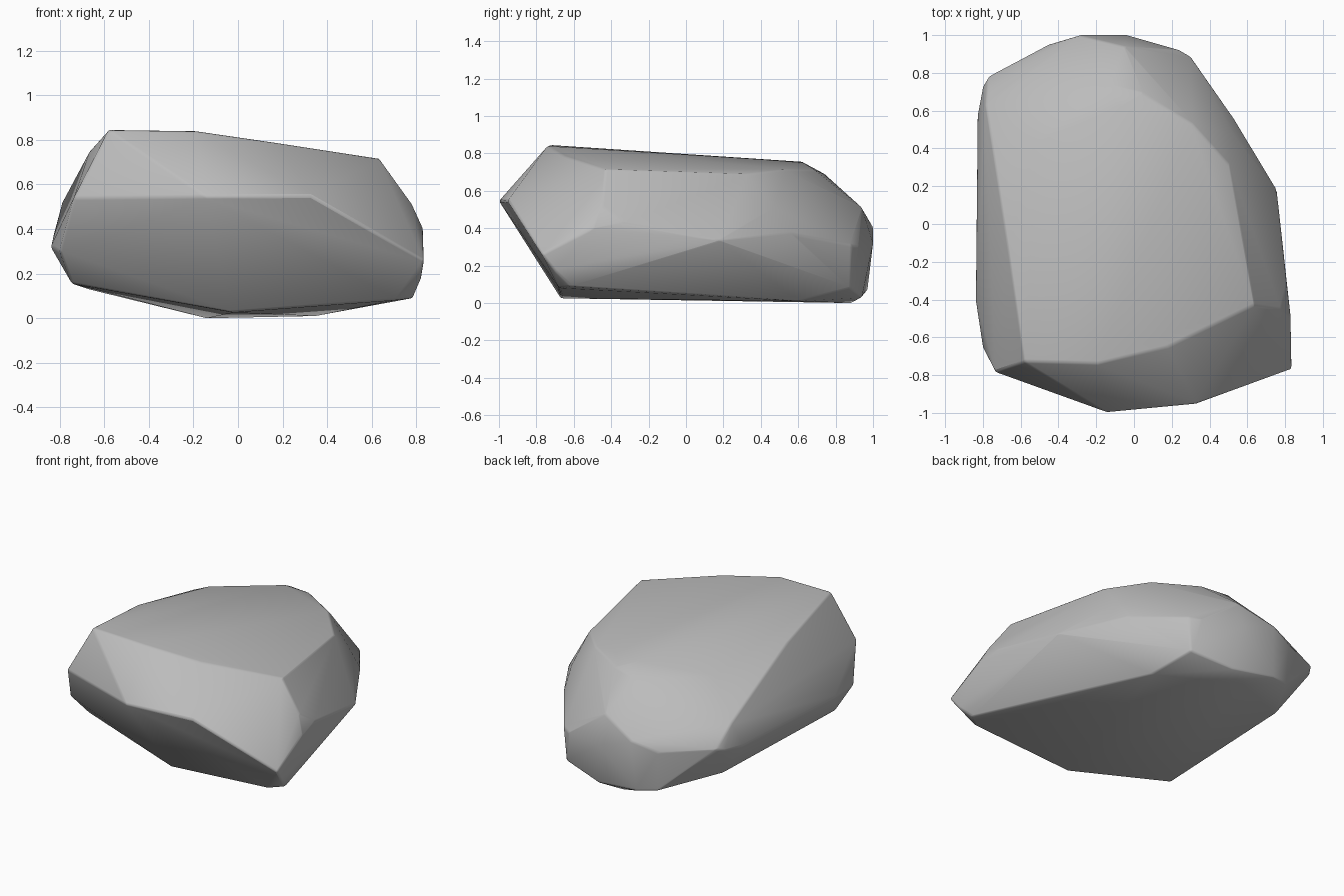
import bpy
import bmesh
import math

# Remove the default cube only
default_cube = bpy.data.objects.get("Cube")
if default_cube:
    bpy.data.objects.remove(default_cube, do_unlink=True)


def make_material(name, color):
    material = bpy.data.materials.new(name)
    material.use_nodes = True
    material.diffuse_color = color
    material.node_tree.nodes["Principled BSDF"].inputs["Base Color"].default_value = color
    return material


def make_boulder(name, corner_bands, material, smooth_angle):
    """Wrap a faceted stone skin around the corners of all bands."""
    bm = bmesh.new()
    for band in corner_bands:
        for corner in band:
            bm.verts.new(corner)
    hull = bmesh.ops.convex_hull(bm, input=bm.verts[:], use_existing_faces=False)
    unused = {v for v in hull["geom_interior"] + hull["geom_unused"]
              if isinstance(v, bmesh.types.BMVert)}
    bmesh.ops.delete(bm, geom=list(unused), context="VERTS")
    bmesh.ops.recalc_face_normals(bm, faces=bm.faces[:])

    mesh = bpy.data.meshes.new(name)
    bm.to_mesh(mesh)
    bm.free()
    mesh.materials.append(material)
    boulder = bpy.data.objects.new(name, mesh)
    bpy.context.collection.objects.link(boulder)

    # Softly worn edges
    wear = boulder.modifiers.new("worn edges", "BEVEL")
    wear.width = .012
    wear.segments = 2
    wear.limit_method = "ANGLE"
    wear.angle_limit = math.radians(25)

    bpy.ops.object.select_all(action="DESELECT")
    boulder.select_set(True)
    bpy.context.view_layer.objects.active = boulder
    bpy.ops.object.shade_smooth_by_angle(angle=math.radians(smooth_angle))
    return boulder


# Rim of the gently sloping top
top_rim = [
    (-.58, -.73, .845), (-.2, -.74, .84), (.18, -.65, .785), (.635, -.43, .715),
    (.5, .32, .69), (.31, .53, .715), (.05, .69, .71), (-.08, .62, .755),
    (-.13, .74, .69), (-.52, .43, .7), (-.665, -.14, .75),
]

# Overhanging front lip and the upper shoulders
shoulder = [
    (-.735, -.785, .54), (-.14, -1, .545), (.33, -.955, .55), (.775, -.45, .52),
    (.53, .47, .51), (-.05, .94, .51), (-.785, .63, .53),
]

# Widest belt around the sides and back
waist = [
    (.835, -.77, .26), (.83, -.5, .4), (.81, -.33, .43), (.755, .18, .335),
    (.52, .57, .37), (.3, .885, .31), (.24, .92, .3), (-.04, 1, .32),
    (-.29, 1, .41), (-.45, .95, .36), (-.77, .78, .4), (-.8, .73, .38),
    (-.83, .57, .36), (-.84, -.4, .32), (-.8, -.66, .3),
]

# Tapered underside
base = [
    (-.745, -.54, .155), (-.03, -.67, .025), (.7, -.68, .08), (.785, -.62, .09),
    (.82, -.7, .17), (.36, .6, .01), (.28, .88, .08), (0, .94, .03),
    (-.14, .88, 0), (-.31, .97, .07), (-.44, .93, .09), (-.67, .55, .13),
]

stone_grey = make_material("stone grey", (.5, .5, .5, 1))
make_boulder("boulder", [top_rim, shoulder, waist, base], stone_grey, 60)
